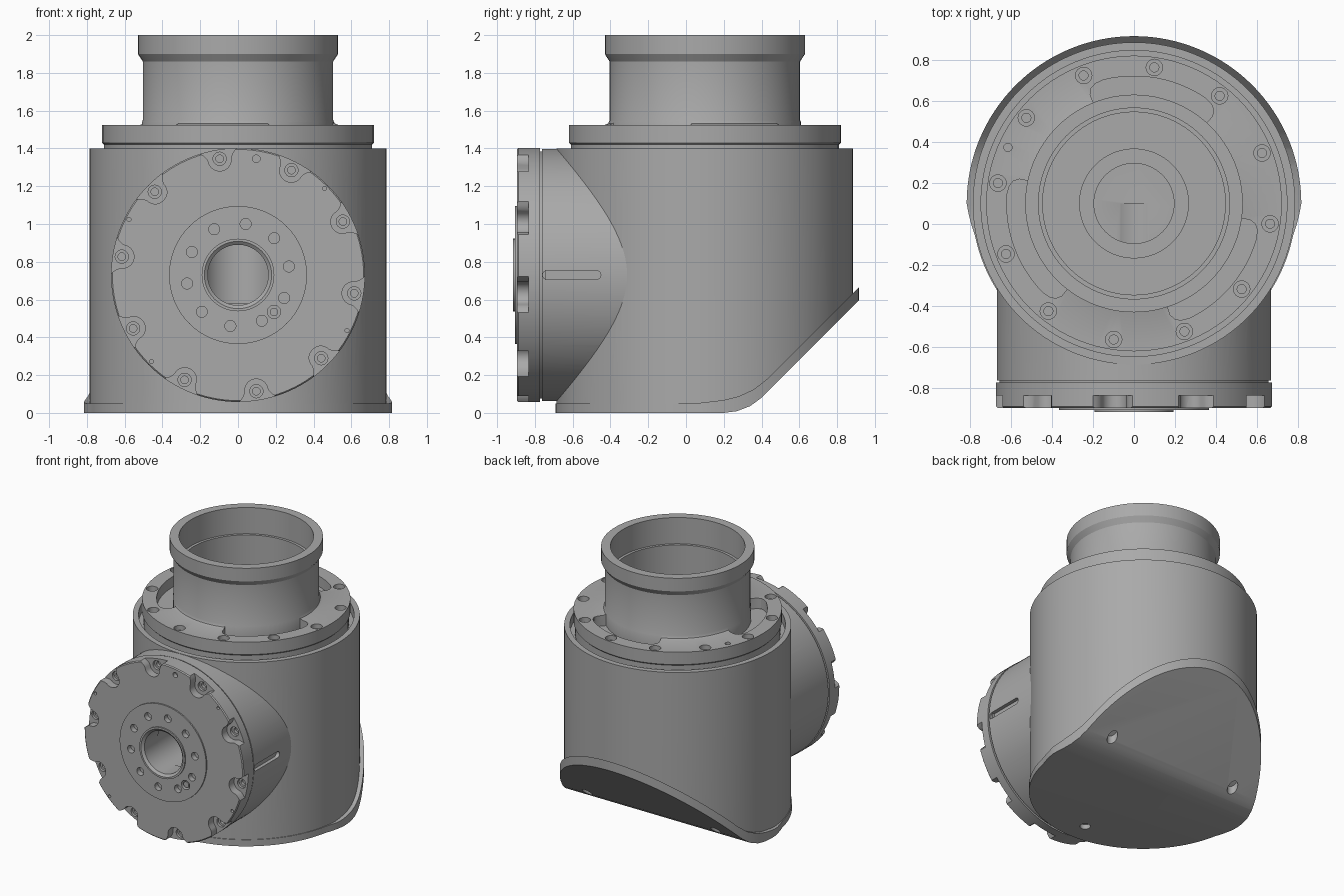
import bpy, bmesh, math
from math import cos, sin, radians, pi

if "Cube" in bpy.data.objects:
    bpy.data.objects.remove(bpy.data.objects["Cube"])

CY = 0.1      # y of the upright axis
CZ = 0.73     # height of the front axis
parts = []


def place(axis, a, b, h):
    return {"x": (h, a, b), "y": (a, h, b), "z": (a, b, h)}[axis]


def make(name, bm):
    bmesh.ops.recalc_face_normals(bm, faces=bm.faces)
    mesh = bpy.data.meshes.new(name)
    bm.to_mesh(mesh)
    bm.free()
    ob = bpy.data.objects.new(name, mesh)
    bpy.context.scene.collection.objects.link(ob)
    return ob


def prism(name, outlines, lo, hi, axis):
    """Extrude one or more closed outlines along an axis."""
    bm = bmesh.new()
    for pts in outlines:
        low = [bm.verts.new(place(axis, a, b, lo)) for a, b in pts]
        top = [bm.verts.new(place(axis, a, b, hi)) for a, b in pts]
        bm.faces.new(low)
        bm.faces.new(top[::-1])
        n = len(pts)
        for i in range(n):
            j = (i + 1) % n
            bm.faces.new((low[i], top[i], top[j], low[j]))
    return make(name, bm)


def lathe(name, profile, centre, axis, n=96):
    """Turn a closed (radius, height) profile around an axis."""
    bm = bmesh.new()
    rings = []
    for k in range(n):
        t = 2 * pi * k / n
        rings.append([bm.verts.new(place(axis, centre[0] + r * cos(t), centre[1] + r * sin(t), h))
                      for r, h in profile])
    m = len(profile)
    for k in range(n):
        p, q = rings[k], rings[(k + 1) % n]
        for i in range(m):
            j = (i + 1) % m
            bm.faces.new((p[i], q[i], q[j], p[j]))
    return make(name, bm)


def circle(a, b, r, n=24):
    return [(a + r * cos(2 * pi * k / n), b + r * sin(2 * pi * k / n)) for k in range(n)]


def bolt_circle(a, b, radius, r, start, count):
    return [circle(a + radius * cos(t), b + radius * sin(t), r)
            for t in (radians(start + 360 * k / count) for k in range(count))]


def combine(ob, tool, op="DIFFERENCE"):
    """Apply a boolean and discard the tool."""
    mod = ob.modifiers.new("cut", "BOOLEAN")
    mod.operation, mod.solver, mod.object = op, "EXACT", tool
    bpy.context.view_layer.update()
    deps = bpy.context.evaluated_depsgraph_get()
    mesh = bpy.data.meshes.new_from_object(ob.evaluated_get(deps))
    ob.modifiers.clear()
    ob.data = mesh
    bpy.data.objects.remove(tool)


def cut(ob, outlines, lo, hi, axis):
    combine(ob, prism("cutter", outlines, lo, hi, axis))


# Side curve where the housing meets the sloped base
seam = [(1, 0.75), (0.43, 0.18), (0.36, 0.125), (0.28, 0.088), (0.2, 0.068), (0.05, 0.05), (-1, 0.05)]

# Housing: upright cylinder joined with the front boss, slanted below
housing = prism("housing", [circle(0, CY, 0.785, 128)], -0.1, 1.4, "z")
combine(housing, prism("boss", [circle(0, CZ, 0.668, 128)], -0.762, 0, "y"), "UNION")
cut(housing, [[(a, b - 0.015) for a, b in seam] + [(-1, -0.5), (1, -0.5)]], -1.2, 1.2, "x")
cut(housing, [circle(0, CY, 0.745, 128)], 1.33, 1.6, "z")
cut(housing, [circle(0, CY, 0.195, 64)], 0.58, 1.5, "z")
cut(housing, [circle(0, CZ, 0.165, 64)], -0.9, CY, "y")

# Capsule slot on the left side of the boss
slot = []
for k in range(18):
    t = pi / 2 + pi * (k % 9) / 8 + (pi if k > 8 else 0)
    slot.append(((-0.735 if k < 9 else -0.475) + 0.024 * cos(t), CZ + 0.024 * sin(t)))
cut(housing, [slot], 0.64, 0.75, "x")
parts.append(housing)

# Base plate: bent sheet trimmed to a round outline, slightly narrower at the front
bend = [(-1, 0), (0.2, 0), (0.27, 0.009), (0.34, 0.036), (0.4, 0.08), (1, 0.68)]
base = prism("base_plate", [bend + seam], -1, 1, "x")
outline = []
for k in range(128):
    t = 2 * pi * k / 128
    r = 0.815 - 0.025 * min(1, max(0, -sin(t) / 0.2))
    outline.append((r * cos(t), CY + r * sin(t)))
combine(base, prism("trim", [outline], -0.2, 1.2, "z"), "INTERSECT")
cut(base, bolt_circle(0, CY, 0.626, 0.037, 30, 3), -0.2, 0.4, "z")
parts.append(base)

# Top flange with hollow collar
collar = lathe("top_collar", [
    (0.265, 1.335), (0.71, 1.335), (0.71, 1.42), (0.72, 1.43), (0.72, 1.525),
    (0.53, 1.525), (0.512, 1.532), (0.504, 1.55), (0.504, 1.86), (0.53, 1.9),
    (0.53, 2), (0.465, 2), (0.465, 1.8), (0.445, 1.8), (0.445, 1.42), (0.265, 1.42)],
    (0, CY), "z")

# Three curved pockets around the collar foot
pockets = []
for start in (48, 168, 288):
    polar = [(0.508, start + 4 * k) for k in range(17)]
    end = [(0.57, 0), (0.598, 1.5), (0.613, 4), (0.62, 8)]
    polar += [(r, start + 64 - d) for r, d in end]
    polar += [(0.62, start + 52 - 4 * k) for k in range(11)]
    polar += [(r, start + d) for r, d in end[::-1]]
    pockets.append([(r * cos(radians(d)), CY + r * sin(radians(d))) for r, d in polar])
cut(collar, pockets, 1.445, 1.56, "z")

# Counterbored flange holes and one dowel hole
cut(collar, bolt_circle(0, CY, 0.67, 0.04, 21.5, 12), 1.49, 1.6, "z")
cut(collar, bolt_circle(0, CY, 0.67, 0.022, 21.5, 12) + bolt_circle(0, CY, 0.672, 0.02, 156, 1),
    1.44, 1.58, "z")
parts.append(collar)

# Front disc with raised hub and through bore
disc = lathe("front_disc", [
    (0.16, -0.74), (0.655, -0.74), (0.655, -0.772), (0.672, -0.772), (0.672, -0.888),
    (0.665, -0.895), (0.365, -0.895), (0.365, -0.905), (0.192, -0.905), (0.192, -0.915),
    (0.178, -0.915), (0.16, -0.9)], (0, CZ), "y", 120)

# Flared notches around the rim
half = [(0.72, 0.14), (0.672, 0.105), (0.652, 0.082), (0.635, 0.068)]
bowl = [(0.62 - 0.062 * sin(pi * k / 10), 0.062 * cos(pi * k / 10)) for k in range(11)]
shape = half + bowl + [(u, -v) for u, v in half[::-1]]
notches = []
for k in range(10):
    t = radians(27 + 36 * k)
    notches.append([(u * cos(t) - v * sin(t), CZ + u * sin(t) + v * cos(t)) for u, v in shape])
cut(disc, notches, -0.95, -0.835, "y")

# Rim screw holes, hub holes and small pin holes
cut(disc, bolt_circle(0, CZ, 0.623, 0.035, 27, 10), -0.86, -0.815, "y")
cut(disc, bolt_circle(0, CZ, 0.623, 0.02, 27, 10), -0.85, -0.79, "y")
cut(disc, bolt_circle(0, CZ, 0.273, 0.029, 9.5, 10) + bolt_circle(0, CZ, 0.273, 0.035, -45.7, 1),
    -0.95, -0.865, "y")
pins = bolt_circle(0, CZ, 0.623, 0.02, 81, 1)
for angle in (45, 153, 225, 333):
    pins += bolt_circle(0, CZ, 0.648, 0.011, angle, 1)
cut(disc, pins, -0.95, -0.86, "y")
parts.append(disc)

# Pin sitting in the odd hub hole
pin = prism("hub_pin", bolt_circle(0, CZ, 0.273, 0.022, -45.7, 1), -0.898, -0.85, "y")
parts.append(pin)

# One plain grey finish
grey = bpy.data.materials.new("metal_grey")
grey.use_nodes = True
colour = (0.4, 0.4, 0.4, 1)
grey.diffuse_color = colour
grey.node_tree.nodes["Principled BSDF"].inputs["Base Color"].default_value = colour

bpy.ops.object.select_all(action="DESELECT")
for ob in parts:
    ob.data.materials.clear()
    ob.data.materials.append(grey)
    ob.select_set(True)
bpy.context.view_layer.objects.active = housing
bpy.ops.object.shade_smooth_by_angle(angle=radians(30))
